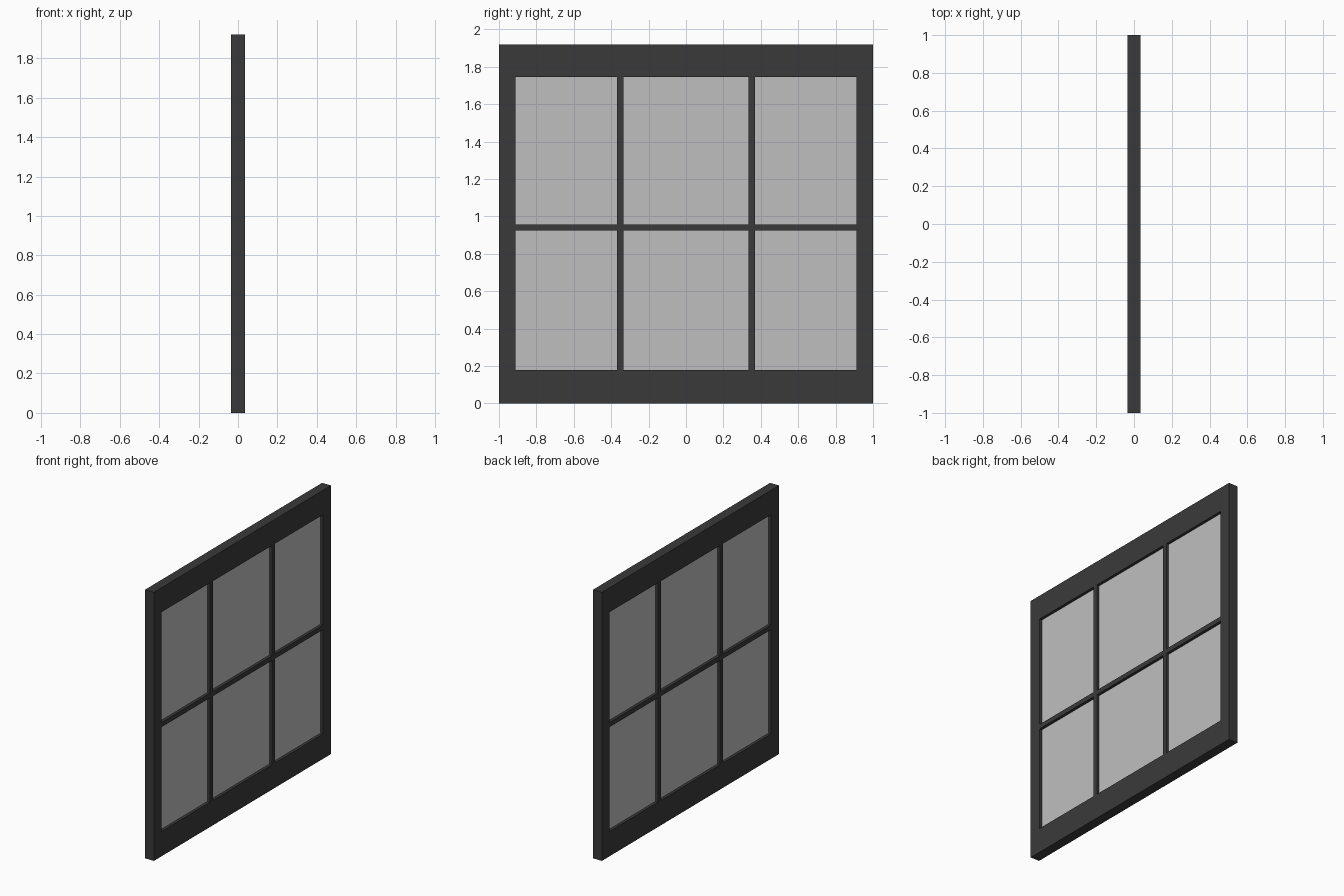
import bpy

cube = bpy.data.objects.get("Cube")
if cube:
    bpy.data.objects.remove(cube, do_unlink=True)


def material(name, value):
    mat = bpy.data.materials.new(name)
    mat.use_nodes = True
    color = (value, value, value, 1)
    mat.diffuse_color = color
    mat.node_tree.nodes["Principled BSDF"].inputs["Base Color"].default_value = color
    return mat


def box(name, mat, depth, y0, y1, z0, z1):
    bpy.ops.mesh.primitive_cube_add(size=1, location=(0, (y0 + y1) / 2, (z0 + z1) / 2))
    obj = bpy.context.object
    obj.name = name
    obj.scale = (depth, y1 - y0, z1 - z0)
    bpy.ops.object.transform_apply(location=False, rotation=False, scale=True)
    obj.data.materials.append(mat)
    return obj


dark = material("dark grey frame", 0.042)
glass = material("pale grey glass", 0.52)

HEIGHT, HALF = 1.92, 1.0
DEPTH, BAR_DEPTH, GLASS_DEPTH = 0.07, 0.07, 0.03
INNER, BOTTOM, TOP = 0.912, 0.178, 1.745
BAR = 0.017
MID = 0.94

# Outer frame: full-width rails with stiles between them
box("bottom_rail", dark, DEPTH, -HALF, HALF, 0, BOTTOM)
box("top_rail", dark, DEPTH, -HALF, HALF, TOP, HEIGHT)
for side, name in ((-1, "front_stile"), (1, "back_stile")):
    y0, y1 = sorted((side * INNER, side * HALF))
    box(name, dark, DEPTH, y0, y1, BOTTOM, TOP)

# Glazing bars
columns = (-0.351, 0.351)
for y, name in zip(columns, ("front_glazing_bar", "back_glazing_bar")):
    box(name, dark, BAR_DEPTH, y - BAR, y + BAR, BOTTOM, TOP)
edges = (-INNER, columns[0] - BAR, columns[0] + BAR,
         columns[1] - BAR, columns[1] + BAR, INNER)
for i in range(0, 6, 2):
    box(f"cross_bar_{i // 2 + 1}", dark, BAR_DEPTH, edges[i], edges[i + 1], MID - BAR, MID + BAR)
    # Panes above and below the cross bar
    box(f"lower_pane_{i // 2 + 1}", glass, GLASS_DEPTH, edges[i], edges[i + 1], BOTTOM, MID - BAR)
    box(f"upper_pane_{i // 2 + 1}", glass, GLASS_DEPTH, edges[i], edges[i + 1], MID + BAR, TOP)
